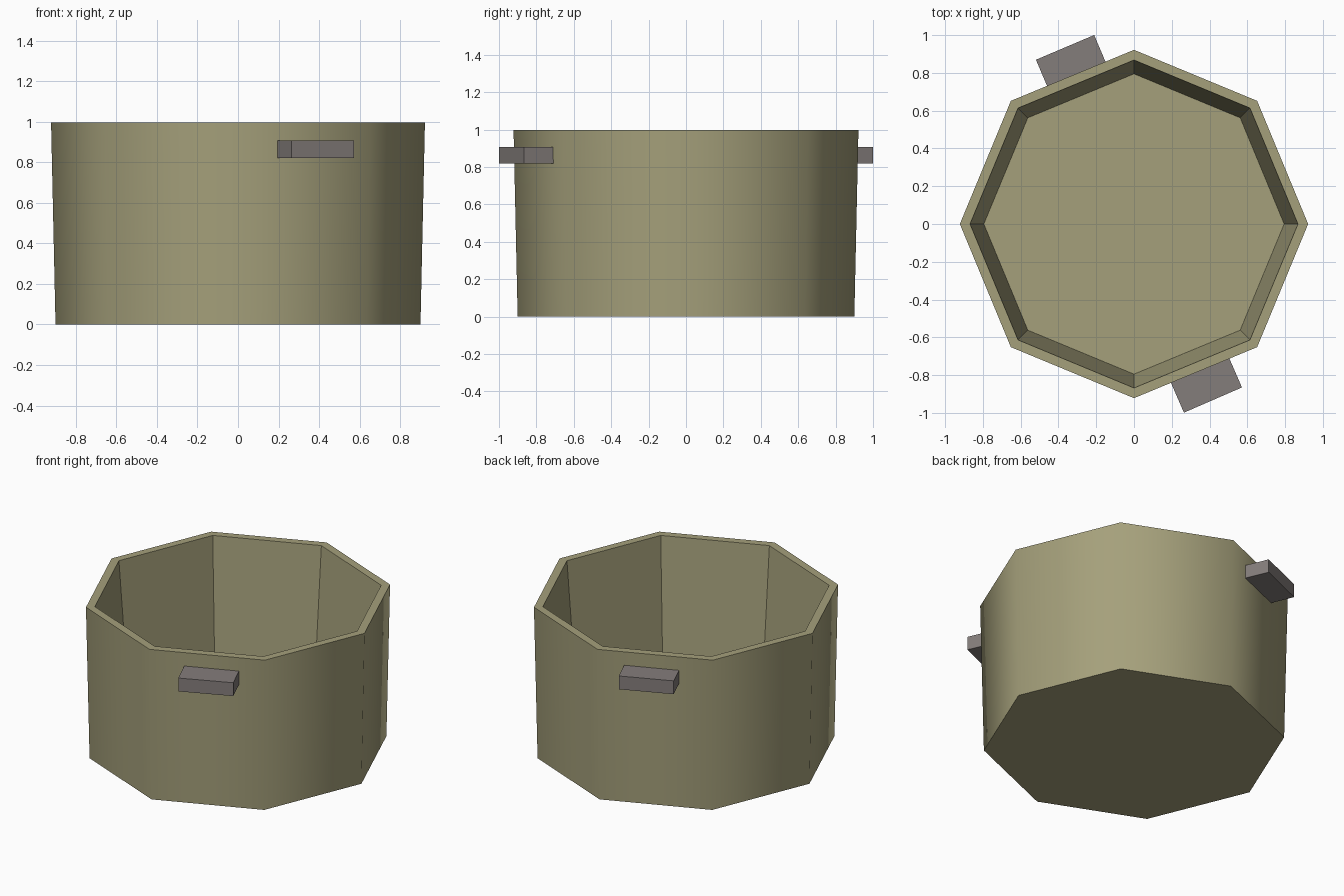
import bpy, bmesh, math
from mathutils import Vector, Matrix

if "Cube" in bpy.data.objects:
    bpy.data.objects.remove(bpy.data.objects["Cube"])


def material(name, rgb):
    m = bpy.data.materials.new(name)
    m.diffuse_color = (*rgb, 1)
    m.use_nodes = True
    m.node_tree.nodes["Principled BSDF"].inputs["Base Color"].default_value = m.diffuse_color
    return m


def add_object(name, bm, mat):
    bmesh.ops.recalc_face_normals(bm, faces=bm.faces)
    me = bpy.data.meshes.new(name)
    bm.to_mesh(me)
    bm.free()
    me.materials.append(mat)
    ob = bpy.data.objects.new(name, me)
    bpy.context.collection.objects.link(ob)
    return ob


olive = material("olive clay", (0.376, 0.352, 0.198))
grey = material("warm grey", (0.231, 0.205, 0.198))

# Octagonal tub: rings from outer bottom, over the rim, to the inner floor
SIDES = 8
bm = bmesh.new()
rings = []
for r, z in [(0.90, 0), (0.922, 0.997), (0.868, 0.997), (0.795, 0.08)]:
    rings.append([bm.verts.new((r * math.cos(i * math.tau / SIDES),
                                r * math.sin(i * math.tau / SIDES), z))
                  for i in range(SIDES)])
for k in range(3):
    for i in range(SIDES):
        j = (i + 1) % SIDES
        f = bm.faces.new((rings[k][i], rings[k][j], rings[k + 1][j], rings[k + 1][i]))
        f.smooth = (k == 0)  # only the outer wall is smooth
bm.faces.new(rings[0])
bm.faces.new(rings[3])
for e in bm.edges:
    if len({f.smooth for f in e.link_faces}) > 1:
        e.smooth = False
add_object("tub", bm, olive)


# Block handles set into two opposite walls
def handle(name, outer_mid, angle):
    length, depth, height = 0.335, 0.19, 0.088
    bm = bmesh.new()
    bmesh.ops.create_cube(bm, size=1)
    n = Vector((math.cos(angle), math.sin(angle), 0))
    centre = Vector((*outer_mid, 0.864)) - n * depth / 2
    bm.transform(Matrix.Translation(centre) @ Matrix.Rotation(angle, 4, 'Z')
                 @ Matrix.Diagonal((depth, length, height, 1)))
    add_object(name, bm, grey)


handle("front_handle", (0.418, -0.932), math.radians(-66.5))
handle("back_handle", (-0.365, 0.935), math.radians(113.0))
